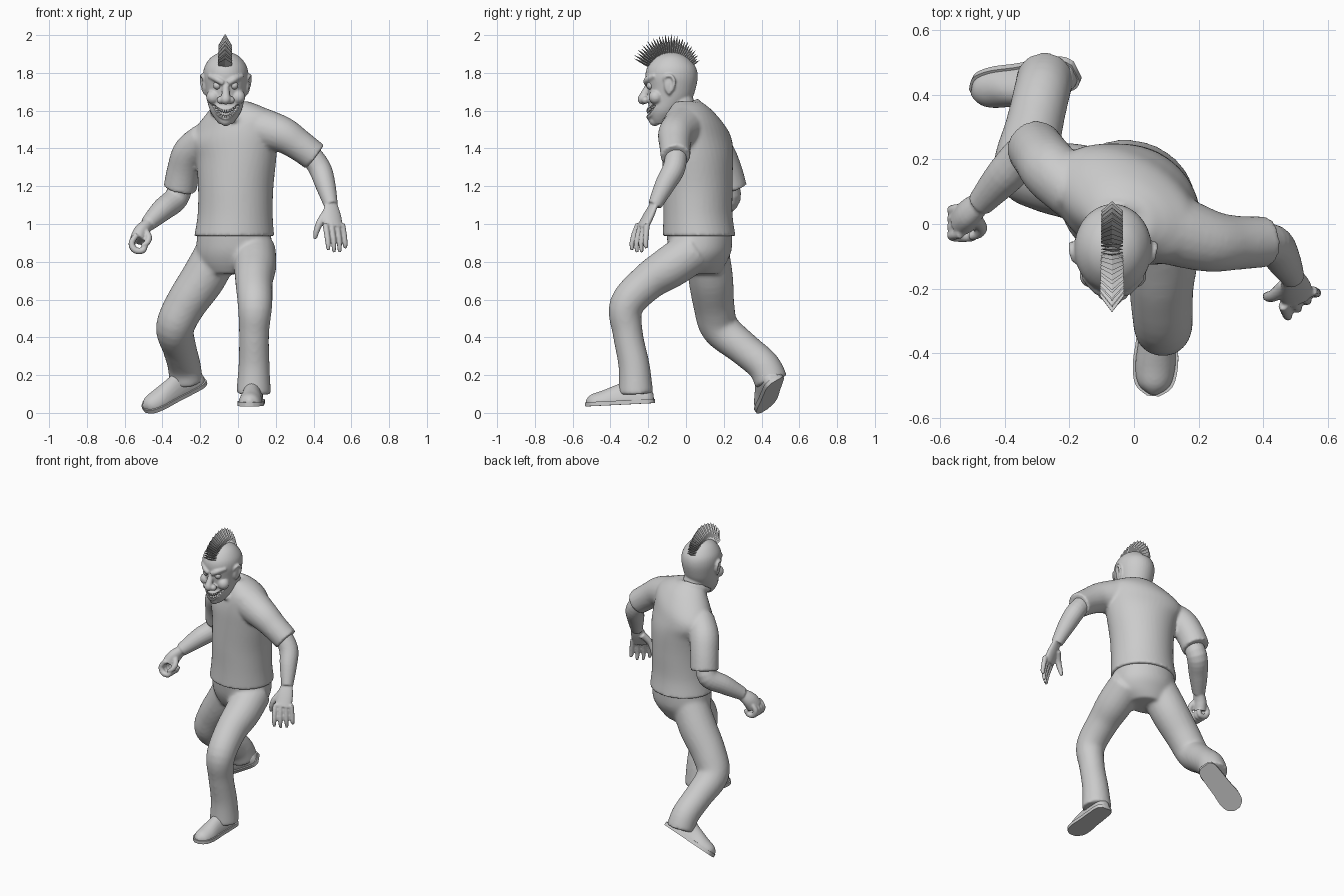
import bpy, bmesh, math
from mathutils import Vector, Matrix

if "Cube" in bpy.data.objects:
    bpy.data.objects.remove(bpy.data.objects["Cube"])

CX = -0.065   # centre plane of the head


def smooth_rows(rows, k=5):
    """Catmull-Rom interpolation of number rows."""
    out = []
    for i in range(len(rows) - 1):
        p0, p1, p2, p3 = (rows[max(0, min(len(rows) - 1, i + j))] for j in (-1, 0, 1, 2))
        for s in range(k):
            t = s / k
            out.append([0.5 * (2 * b + (c - a) * t + (2 * a - 5 * b + 4 * c - d) * t * t
                               + (3 * b - a - 3 * c + d) * t ** 3)
                        for a, b, c, d in zip(p0, p1, p2, p3)])
    return out + [list(rows[-1])]


def loft(bm, rings):
    vs = [[bm.verts.new(p) for p in r] for r in rings]
    n = len(vs[0])
    for a, b in zip(vs, vs[1:]):
        for i in range(n):
            bm.faces.new((a[i], a[(i + 1) % n], b[(i + 1) % n], b[i]))
    bm.faces.new(vs[0][::-1])
    bm.faces.new(vs[-1])


def tube(bm, pts, side=None, flat=1.0, n=20, k=5):
    """Tube through (x, y, z, radius) rows; side and flat make it oval."""
    rows = smooth_rows(pts, k)
    c = [Vector(r[:3]) for r in rows]
    rings, s, last = [], None, None
    for i, r in enumerate(rows):
        t = (c[min(i + 1, len(c) - 1)] - c[max(i - 1, 0)]).normalized()
        if side:
            s = Vector(side)
        elif s is None:
            s = t.orthogonal()
        else:
            s = last.rotation_difference(t) @ s
        s = (s - t * s.dot(t)).normalized()
        u, last, rad = t.cross(s), t, max(r[3], 0.001)
        rings.append([c[i] + s * (rad * math.cos(2 * math.pi * j / n))
                      + u * (rad * flat * math.sin(2 * math.pi * j / n)) for j in range(n)])
    loft(bm, rings)


def stack(bm, rows, n=40):
    """Stacked ovals: z, cx, cy, half width, half depth, yaw, roll."""
    rings = []
    for z, x, y, a, b, yaw, roll in smooth_rows(rows):
        m = Matrix.Rotation(math.radians(yaw), 3, 'Z') @ Matrix.Rotation(math.radians(-roll), 3, 'Y')
        rings.append([Vector((x, y, z)) + m @ Vector((a * math.cos(q), b * math.sin(q), 0))
                      for q in (2 * math.pi * j / n for j in range(n))])
    loft(bm, rings)


def ball(bm, loc, r, scale=(1, 1, 1)):
    m = Matrix.Translation(loc) @ Matrix.Diagonal((*scale, 1))
    bmesh.ops.create_uvsphere(bm, u_segments=20, v_segments=12, radius=r, matrix=m)


def finish(name, bm, voxel=0, smooth=3, flat=False):
    bmesh.ops.recalc_face_normals(bm, faces=bm.faces)
    me = bpy.data.meshes.new(name)
    bm.to_mesh(me)
    bm.free()
    ob = bpy.data.objects.new(name, me)
    bpy.context.collection.objects.link(ob)
    if voxel:   # fuse overlapping volumes into one skin
        r = ob.modifiers.new("fuse", 'REMESH')
        r.mode, r.voxel_size, r.use_smooth_shade = 'VOXEL', voxel, True
        s = ob.modifiers.new("soften", 'SMOOTH')
        s.iterations, s.factor = smooth, 0.5
    elif not flat:
        bpy.ops.object.select_all(action='DESELECT')
        bpy.context.view_layer.objects.active = ob
        ob.select_set(True)
        bpy.ops.object.shade_smooth_by_angle(angle=math.radians(50))
    return ob


# shirt: twisted torso, two sleeves, collar
bm = bmesh.new()
stack(bm, [(0.935, -.02, .07, .212, .192, -10, 0), (1.05, -.015, .063, .2, .182, -15, 0),
           (1.2, -.012, .062, .202, .182, -20, 0), (1.35, -.01, .062, .222, .178, -26, 3),
           (1.45, -.025, .06, .25, .165, -28, 8), (1.53, -.022, .053, .24, .143, -28, 12),
           (1.60, -.025, .033, .155, .11, -22, 9), (1.645, -.03, .008, .085, .077, -10, 3)])
tube(bm, [(-.17, .09, 1.45, .09), (-.25, .16, 1.38, .094), (-.285, .205, 1.29, .09), (-.308, .237, 1.185, .088)])
tube(bm, [(.1, -.01, 1.51, .115), (.23, -.052, 1.475, .097), (.32, -.058, 1.42, .084), (.408, -.055, 1.355, .079)])
ring = [(-.05 + .088 * math.cos(a), -.03 + .09 * math.sin(a), 1.6 + .05 * math.sin(a), .014)
        for a in (i * math.pi / 8 for i in range(17))]
tube(bm, ring, n=10, k=2)
finish("shirt", bm, 0.01, 5)

# trousers: hips and two legs
bm = bmesh.new()
stack(bm, [(.965, -.02, .07, .195, .175, -10, 0), (.86, -.022, .075, .2, .165, -10, 0),
           (.79, -.03, .075, .175, .135, -10, 0), (.735, -.045, .08, .12, .1, -10, 0)])
tube(bm, [(.085, .05, .865, .115), (.09, -.08, .775, .113), (.085, -.2, .695, .1), (.09, -.315, .57, .092),
          (.085, -.308, .42, .08), (.085, -.275, .25, .083), (.082, -.265, .1, .093)])
tube(bm, [(-.1, .11, .87, .115), (-.18, .13, .72, .119), (-.28, .148, .57, .109), (-.333, .18, .45, .102),
          (-.31, .3, .345, .09), (-.285, .41, .25, .088), (-.275, .452, .165, .09)])
finish("trousers", bm, 0.01, 12)


# shoes: rounded upper on a flat sole
def shoe(name, origin, f, u):
    f, u = Vector(f).normalized(), Vector(u)
    u = (u - f * u.dot(f)).normalized()
    s, o = f.cross(u), Vector(origin)
    prof = smooth_rows([(.0, .025, .05), (.03, .05, .1), (.11, .056, .135), (.19, .058, .108),
                        (.27, .063, .08), (.33, .05, .062), (.36, .012, .035)])
    bm = bmesh.new()
    loft(bm, [[o + f * d + s * (w * math.cos(q)) + u * (.012 + max(0, h - .012) * max(0, math.sin(q)))
               for q in (2 * math.pi * j / 24 for j in range(24))] for d, w, h in prof])
    finish(name + "_upper", bm, 0.007, 2)
    bm = bmesh.new()
    edge = [(d, w + .007) for d, w, h in prof] + [(d, -w - .007) for d, w, h in reversed(prof)]
    loft(bm, [[o + f * (d * 1.02 - .004) + s * w + u * z for d, w in edge] for z in (0, .022)])
    finish(name + "_sole", bm)


shoe("front_shoe", (.085, -.17, .052), (-.07, -1, -.05), (0, 0, 1))
shoe("back_shoe", (-.178, .478, .17), (-.28, -.055, -.14), (-.05, -.5, .8))

# open hand and arm
bm = bmesh.new()
tube(bm, [(.36, -.05, 1.4, .055), (.43, -.062, 1.3, .06), (.462, -.11, 1.21, .054), (.492, -.165, 1.1, .037)])
tube(bm, [(.492, -.165, 1.11, .036), (.498, -.195, 1.05, .05), (.507, -.23, .98, .054)], side=(1, .45, 0), flat=.45)
for i in range(4):
    x, y = .462 + .03 * i, -.252 + .015 * i
    tip = .862 + (.0, -.012, -.012, .01)[i]
    tube(bm, [(x, y, 1.0, .016), (x + .009, y - .022 + .006 * i, .945, .0155),
              (x + .015, y - .034 + .009 * i, .895, .014), (x + .016, y - .034 + .011 * i, tip, .009)], n=10)
tube(bm, [(.47, -.19, 1.06, .024), (.435, -.22, 1.01, .02), (.415, -.225, .96, .016), (.408, -.22, .92, .009)], n=10)
finish("open_hand_arm", bm, 0.006, 2)

# fist and arm
bm = bmesh.new()
tube(bm, [(-.29, .205, 1.25, .06), (-.325, .225, 1.14, .065), (-.4, .15, 1.075, .06), (-.478, .062, 1.0, .041)])
tube(bm, [(-.475, .065, 1.0, .038), (-.51, .035, .96, .05), (-.53, .01, .915, .052)], side=(.4, 1, 0), flat=.8)
for i in range(4):
    y = -.03 + .026 * i
    tube(bm, [(-.535, y, .945, .015), (-.563, y - .005, .9, .017), (-.545, y - .008, .862, .018),
              (-.505, y - .008, .86, .017), (-.49, y, .89, .014)], n=10)
tube(bm, [(-.495, .02, .965, .022), (-.472, -.01, .93, .018), (-.483, -.03, .9, .016), (-.51, -.04, .885, .011)], n=10)
finish("fist_arm", bm, 0.006, 2)

# head: skull, neck, nose, brows, cheeks, ears and lips fused
bm = bmesh.new()
heads = [(1.53, -.175, -.1, .036), (1.56, -.19, -.06, .06), (1.60, -.197, -.02, .083), (1.66, -.198, .03, .1),
         (1.72, -.205, .052, .112), (1.78, -.215, .062, .12), (1.83, -.205, .052, .113), (1.875, -.17, .015, .085),
         (1.9, -.13, -.025, .05), (1.909, -.09, -.06, .015)]
stack(bm, [(z, CX, (f + b) / 2, w, (b - f) / 2, 0, 0) for z, f, b, w in heads])
tube(bm, [(-.035, .02, 1.5, .085), (-.045, -.02, 1.6, .077), (-.06, -.05, 1.7, .075)])
tube(bm, [(CX, -.198, 1.74, .015), (CX, -.212, 1.705, .019), (CX, -.23, 1.665, .025)])
ball(bm, (CX, -.228, 1.66), .028)
ball(bm, (CX, -.165, 1.55), .032)
grin = [(-.066, -.158, 1.632, .008), (-.035, -.193, 1.595, .016), (0, -.205, 1.582, .02),
        (.035, -.193, 1.595, .016), (.066, -.158, 1.632, .008)]
for dz in (.024, -.02):
    tube(bm, [(CX + x, y + .006, z + dz * r / .02, .011) for x, y, z, r in grin], n=10)
for s in (-1, 1):
    ball(bm, (CX + s * .028, -.216, 1.656), .02)
    ball(bm, (CX + s * .066, -.16, 1.672), .038)
    tube(bm, [(CX + s * .012, -.211, 1.745, .015), (CX + s * .045, -.204, 1.765, .017),
              (CX + s * .088, -.163, 1.785, .013)], n=12)
    ball(bm, (CX + s * .114, -.09, 1.738), .048, (.24, .55, 1))
    tube(bm, [(CX + s * .108, -.112, 1.75, .008), (CX + s * .121, -.11, 1.778, .009), (CX + s * .129, -.08, 1.785, .009),
              (CX + s * .129, -.062, 1.755, .009), (CX + s * .12, -.072, 1.715, .009),
              (CX + s * .108, -.095, 1.69, .011)], n=10)
head = finish("head", bm, 0.006, 3)

# mouth opening
bm = bmesh.new()
tube(bm, [(CX + x, y - .004, z, r) for x, y, z, r in grin])
cut = finish("mouth_cutter", bm)
cut.hide_render = True
cut.hide_set(True)
b = head.modifiers.new("mouth", 'BOOLEAN')
b.operation, b.object = 'DIFFERENCE', cut

# teeth along both lips
bm = bmesh.new()
for x, y, z, r in smooth_rows(grin, 3)[1:-1]:
    for d in (1, -1):
        tube(bm, [(CX + x, y + .005, z + d * r * 1.1, .007), (CX + x, y + .002, z + d * r * .7, .006),
                  (CX + x, y + .002, z + d * r * .2, .002)], n=8, k=2)
finish("teeth", bm)

# eyes
bm = bmesh.new()
for s in (-1, 1):
    ball(bm, (CX + s * .045, -.188, 1.733), .021)
finish("eyes", bm)

# mohawk: fan of thin pointed blades over the skull
bm = bmesh.new()
N = 30
for i in range(N):
    t = i / (N - 1)
    a = math.radians(25 + 127 * t)
    out = Vector((0, -math.cos(a), math.sin(a)))
    along = Vector((0, math.sin(a), math.cos(a)))
    c = Vector((CX - .003, -.08, 1.785))
    r1 = (.22 if i % 2 else .212) - .05 * max(0, t - .55) / .45
    w = .038 * (1 - .15 * t)
    rings = []
    for r, hw, th in ((.105, .9, .011), (.105 + (r1 - .105) * .5, 1, .008), (r1, .03, .0006)):
        rings.append([c + out * r + Vector((w * hw, 0, 0)), c + out * r + along * th,
                      c + out * r - Vector((w * hw, 0, 0)), c + out * r - along * th])
    loft(bm, rings)
finish("mohawk", bm, flat=True)
